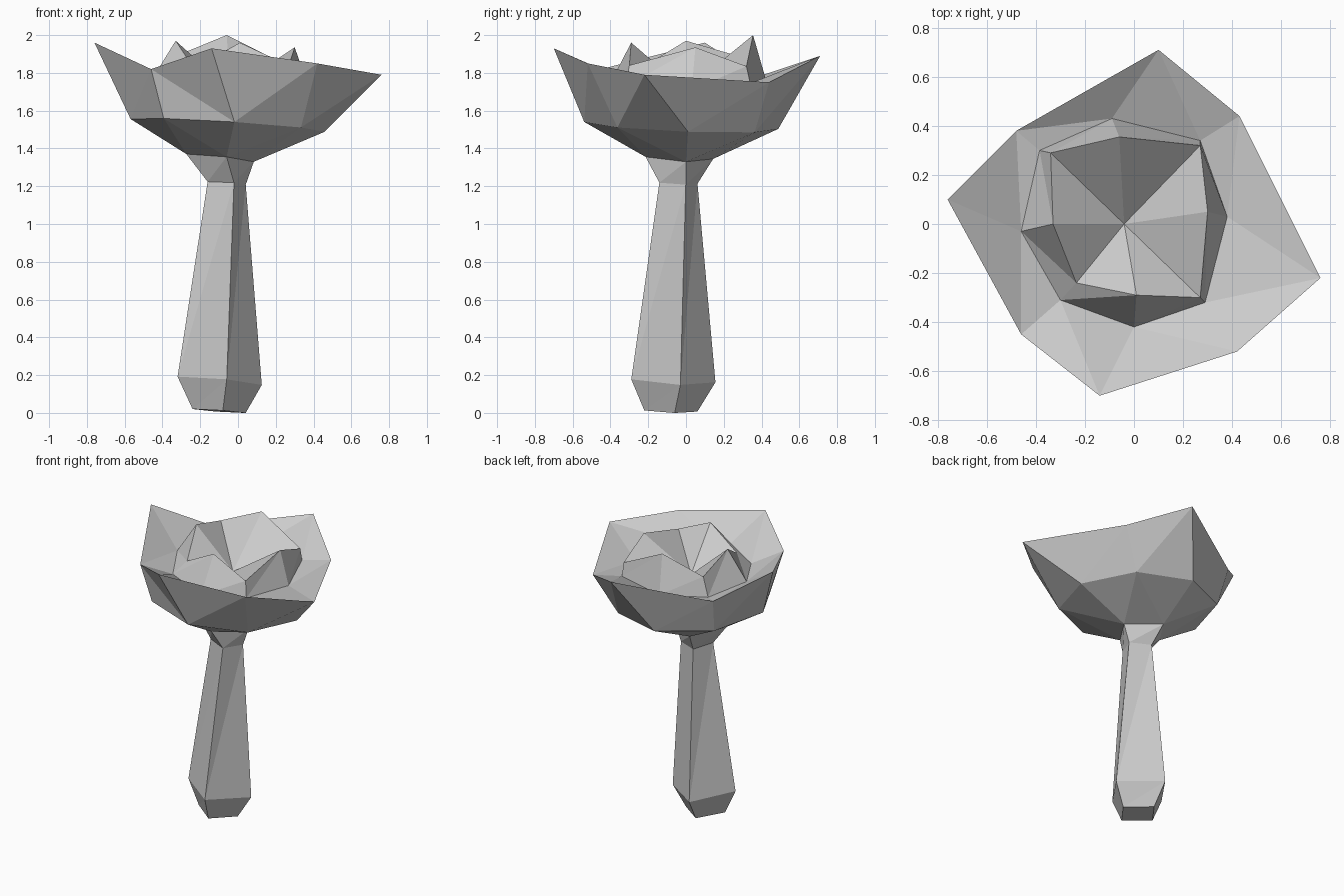
import bpy, bmesh, math

if "Cube" in bpy.data.objects:
    bpy.data.objects.remove(bpy.data.objects["Cube"])

grey = bpy.data.materials.new("plain_grey")
grey.diffuse_color = (0.6, 0.6, 0.6, 1)
grey.use_nodes = True
grey.node_tree.nodes["Principled BSDF"].inputs["Base Color"].default_value = grey.diffuse_color


def ring(n, cx, cy, cz, radius, start, tx, ty):
    """Regular polygon, tilted slightly; starts at the front, runs via the right."""
    pts = []
    for k in range(n):
        a = math.radians(start + 360 * k / n)
        dx, dy = radius * math.cos(a), radius * math.sin(a)
        pts.append((cx + dx, cy + dy, cz + tx * dx + ty * dy))
    return pts


def bridge(bm, low, high, flips=()):
    """Join two equal loops with triangles, diagonals leaning one way except flips."""
    n = len(low)
    for k in range(n):
        j = (k + 1) % n
        if k in flips:
            tris = (low[k], low[j], high[k]), (low[j], high[j], high[k])
        else:
            tris = (low[k], low[j], high[j]), (low[k], high[j], high[k])
        for t in tris:
            bm.faces.new(t)


def add(bm, pts):
    return [bm.verts.new(p) for p in pts]


def finish(bm, name):
    me = bpy.data.meshes.new(name)
    bm.to_mesh(me)
    bm.free()
    me.materials.append(grey)
    bpy.context.collection.objects.link(bpy.data.objects.new(name, me))


# Four-sided profiles up the stem: foot, bulge, neck, flare
foot = ring(4, -.10, -.08, .01, .142, -82, -.07, -.03)
bulge = ring(4, -.097, -.067, .17, .226, -80.5, -.09, -.05)
neck = ring(4, -.06, -.04, 1.216, .108, -69, -.06, -.05)
flare = ring(4, -.095, -.035, 1.35, .182, -79, -.105, -.05)
# Eight-sided shoulder of the cup
shoulder = ring(8, -.055, -.025, 1.522, .515, -86, -.063, -.04)
# Uneven outer petal tips, valley and inner petal tips
rim = [(-.14, -.70, 1.93), (.42, -.52, 1.85), (.76, -.22, 1.79), (.43, .44, 1.75),
       (.10, .71, 1.89), (-.48, .38, 1.78), (-.76, .10, 1.96), (-.46, -.45, 1.82)]
valley = [(0, -.42, 1.71), (.29, -.32, 1.73), (.38, .03, 1.71), (.27, .34, 1.745),
          (-.09, .43, 1.74), (-.385, .30, 1.753), (-.46, -.03, 1.76), (-.30, -.31, 1.74)]
crown = [(.01, -.29, 1.96), (.27, -.30, 1.84), (.30, .05, 1.935), (.27, .32, 1.835),
         (-.06, .355, 2.0), (-.34, .29, 1.885), (-.33, 0, 1.97), (-.235, -.24, 1.825)]

# Stem
bm = bmesh.new()
loops = [add(bm, r) for r in (foot, bulge, neck, flare)]
bm.faces.new(loops[0][::-1])
for lo, hi in zip(loops, loops[1:]):
    bridge(bm, lo, hi)
finish(bm, "stem")

# Cup: four corners fan out to eight, then up to the outer petals
bm = bmesh.new()
f, s, r = add(bm, flare), add(bm, shoulder), add(bm, rim)
for k in range(4):
    a, b = f[k], f[(k + 1) % 4]
    m, d, e = s[2 * k], s[2 * k + 1], s[(2 * k + 2) % 8]
    for t in ((a, d, m), (a, b, d), (b, e, d)):
        bm.faces.new(t[::1] if t[0] is a and t[1] is b else t)
bridge(bm, s, r, {7})
bmesh.ops.recalc_face_normals(bm, faces=bm.faces)
finish(bm, "outer_petals")

# Inner flower: slope down from the rim, up to the crown, into the centre pit
bm = bmesh.new()
r, v, c = add(bm, rim), add(bm, valley), add(bm, crown)
pit = bm.verts.new((-.04, 0, 1.71))
bridge(bm, r, v, {0, 1, 2, 3, 4, 6, 7})
bridge(bm, v, c)
for k in range(8):
    bm.faces.new((c[k], c[(k + 1) % 8], pit))
finish(bm, "inner_petals")
